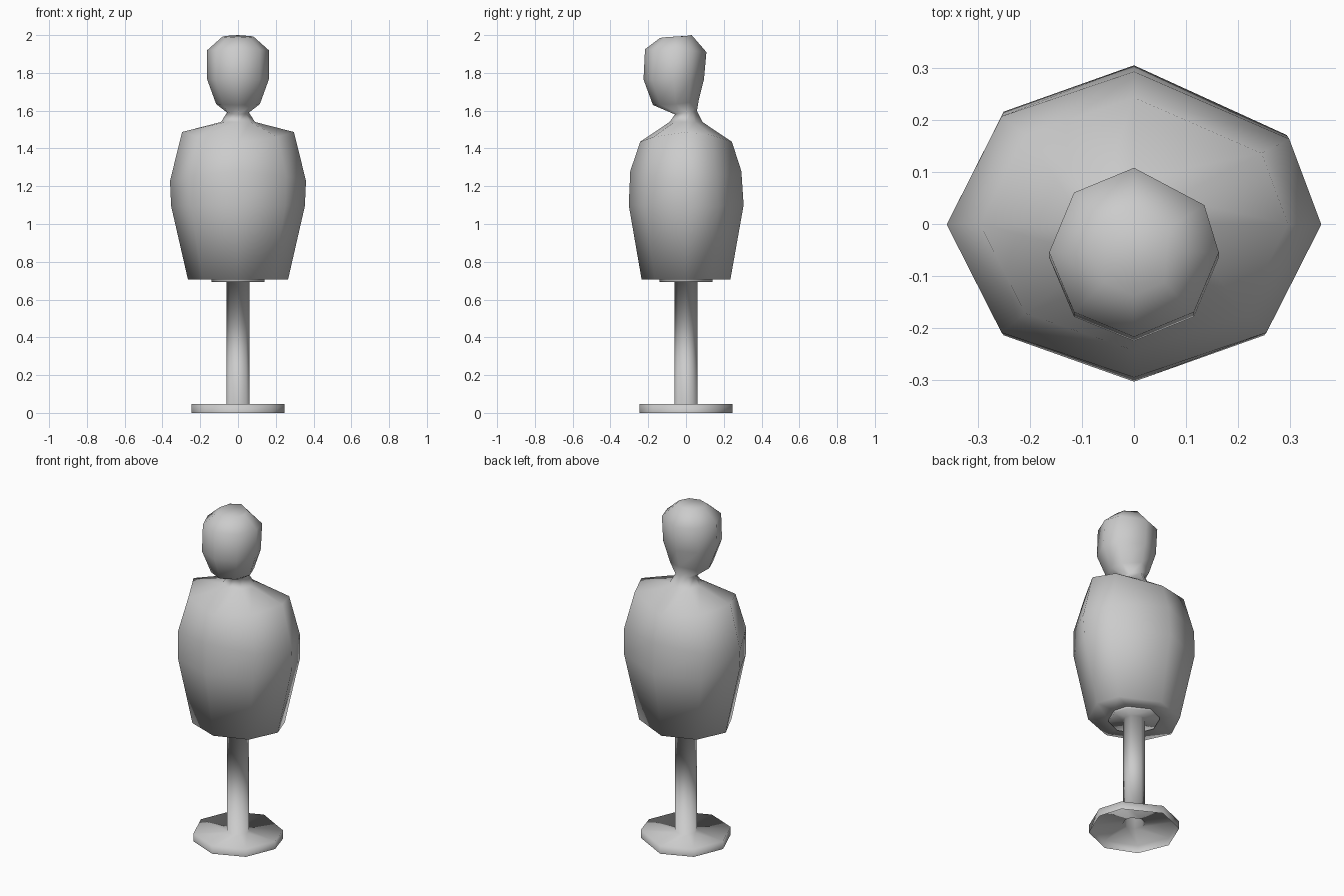
import bpy, bmesh
from math import sin, cos, radians

if "Cube" in bpy.data.objects:
    bpy.data.objects.remove(bpy.data.objects["Cube"])

# Eight-sided rings; one back corner is slightly turned
ANGLES = [radians(a) for a in (0, 34, 90, 135, 180, 225, 270, 315)]


def ring(bm, rx, y_front, y_back, z_side, z_front, z_back):
    """Elliptical ring whose front, back and sides may sit at different heights."""
    mid, ry = (y_front + y_back) / 2, (y_back - y_front) / 2
    verts = []
    for a in ANGLES:
        s = sin(a)
        z_end = z_back if s > 0 else z_front
        verts.append(bm.verts.new((rx * cos(a), mid + ry * s,
                                   z_side + (z_end - z_side) * s * s)))
    return verts


def loft(name, sections, cap_top=False):
    bm = bmesh.new()
    loops = [ring(bm, *s) for s in sections]
    n = len(ANGLES)
    for lo, hi in zip(loops, loops[1:]):
        for i in range(n):
            j = (i + 1) % n
            bm.faces.new((lo[i], lo[j], hi[j], hi[i]))
    if cap_top:
        bm.faces.new(loops[-1])
    for f in bm.faces:
        f.smooth = True
    mesh = bpy.data.meshes.new(name)
    bm.to_mesh(mesh)
    bm.free()
    obj = bpy.data.objects.new(name, mesh)
    bpy.context.collection.objects.link(obj)
    return obj


def circle(r, z):
    return (r, -r, r, z, z, z)


# Stand: hollow foot, pole and mounting flange
loft("stand", [circle(0.247, 0), circle(0.247, 0.047), circle(0.061, 0.047),
               circle(0.061, 0.693), circle(0.14, 0.693), circle(0.14, 0.706)])

# Torso, neck and forward-set head as one smooth skin
loft("torso_and_head", [
    (0.14, -0.14, 0.14, 0.706, 0.706, 0.706),
    (0.265, -0.235, 0.235, 0.706, 0.706, 0.706),
    (0.354, -0.303, 0.305, 1.095, 1.10, 1.10),
    (0.36, -0.295, 0.293, 1.228, 1.28, 1.28),
    (0.296, -0.243, 0.243, 1.487, 1.435, 1.435),
    (0.09, -0.087, 0.087, 1.54, 1.54, 1.54),
    (0.058, -0.058, 0.058, 1.59, 1.58, 1.60),
    (0.116, -0.175, 0.068, 1.635, 1.63, 1.66),
    (0.163, -0.225, 0.095, 1.765, 1.765, 1.765),
    (0.163, -0.217, 0.108, 1.92, 1.925, 1.91),
    (0.082, -0.137, 0.03, 1.992, 1.985, 2.0),
], cap_top=True)
